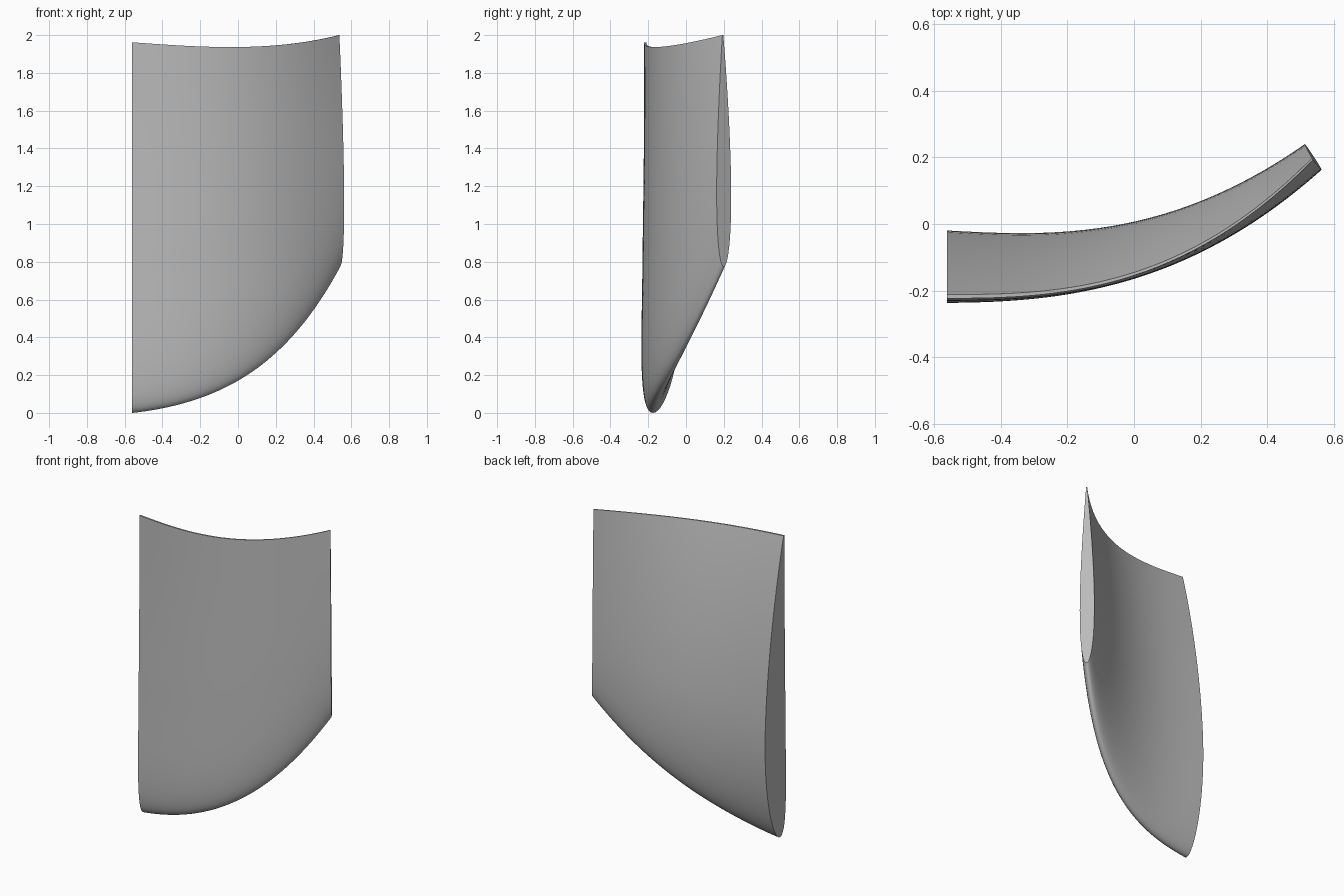
import bpy
import bmesh
from math import cos, sin, pi, sqrt, radians
from mathutils import Vector

if "Cube" in bpy.data.objects:
    bpy.data.objects.remove(bpy.data.objects["Cube"])

STATIONS = 48   # sections along the span
HALF = 40       # steps along the chord on each side


def half_thickness(u):
    """Foil thickness, 0.5 at its widest, closed at u = 1."""
    return 5 * (0.2969 * sqrt(u) - 0.126 * u - 0.3516 * u**2
                + 0.2843 * u**3 - 0.1036 * u**4)


def camber(u, p=0.4):
    """Mean line, 1 at its highest."""
    if u < p:
        return (2 * p * u - u * u) / p**2
    return (1 - 2 * p + 2 * p * u - u * u) / (1 - p)**2


def section(t):
    """Closed loop of points for the foil at span position t."""
    nose = Vector((-0.56 + 1.1 * t, -0.175 + 0.375 * t**2.5,
                   0.775 * (0.15 * t + 0.45 * t**2 + 0.4 * t**4)))
    tail = Vector((-0.56 + 1.095 * t, -0.217 + 0.412 * t**2.7,
                   1.962 - 0.08 * t + 0.118 * t**3))
    angle = radians(33) * t**1.2
    normal = Vector((-sin(angle), cos(angle), 0))
    thick = 0.21 - 0.06 * t - 0.06 * t**2
    bend = 0.065 - 0.025 * t - 0.037 * t**2
    tail_half = 0.006 * (1 - 0.5 * t)
    steps = [(i, 1) for i in range(HALF, -1, -1)]
    steps += [(i, -1) for i in range(1, HALF + 1)]
    points = []
    for i, side in steps:
        u = (1 - cos(pi * i / HALF)) / 2
        offset = bend * camber(u) + side * (thick * half_thickness(u) + tail_half * u)
        points.append(nose.lerp(tail, u) + normal * offset)
    return points


# Curved, tapering blade lofted through the sections
bm = bmesh.new()
rings = [[bm.verts.new(p) for p in section(s / STATIONS)] for s in range(STATIONS + 1)]
count = len(rings[0])
for a, b in zip(rings, rings[1:]):
    for i in range(count):
        j = (i + 1) % count
        bm.faces.new((a[i], a[j], b[j], b[i]))

# Flat root and tip ends
bm.faces.new(rings[0])
bm.faces.new(rings[-1])
bmesh.ops.recalc_face_normals(bm, faces=bm.faces)

mesh = bpy.data.meshes.new("blade")
bm.to_mesh(mesh)
bm.free()
blade = bpy.data.objects.new("blade", mesh)
bpy.context.collection.objects.link(blade)

# Plain grey finish
grey = bpy.data.materials.new("plain grey")
grey.use_nodes = True
color = (0.5, 0.5, 0.5, 1)
grey.diffuse_color = color
grey.node_tree.nodes["Principled BSDF"].inputs["Base Color"].default_value = color
mesh.materials.append(grey)

# Smooth skin, crisp end and trailing edges
bpy.ops.object.select_all(action='DESELECT')
blade.select_set(True)
bpy.context.view_layer.objects.active = blade
bpy.ops.object.shade_smooth_by_angle(angle=radians(35))
